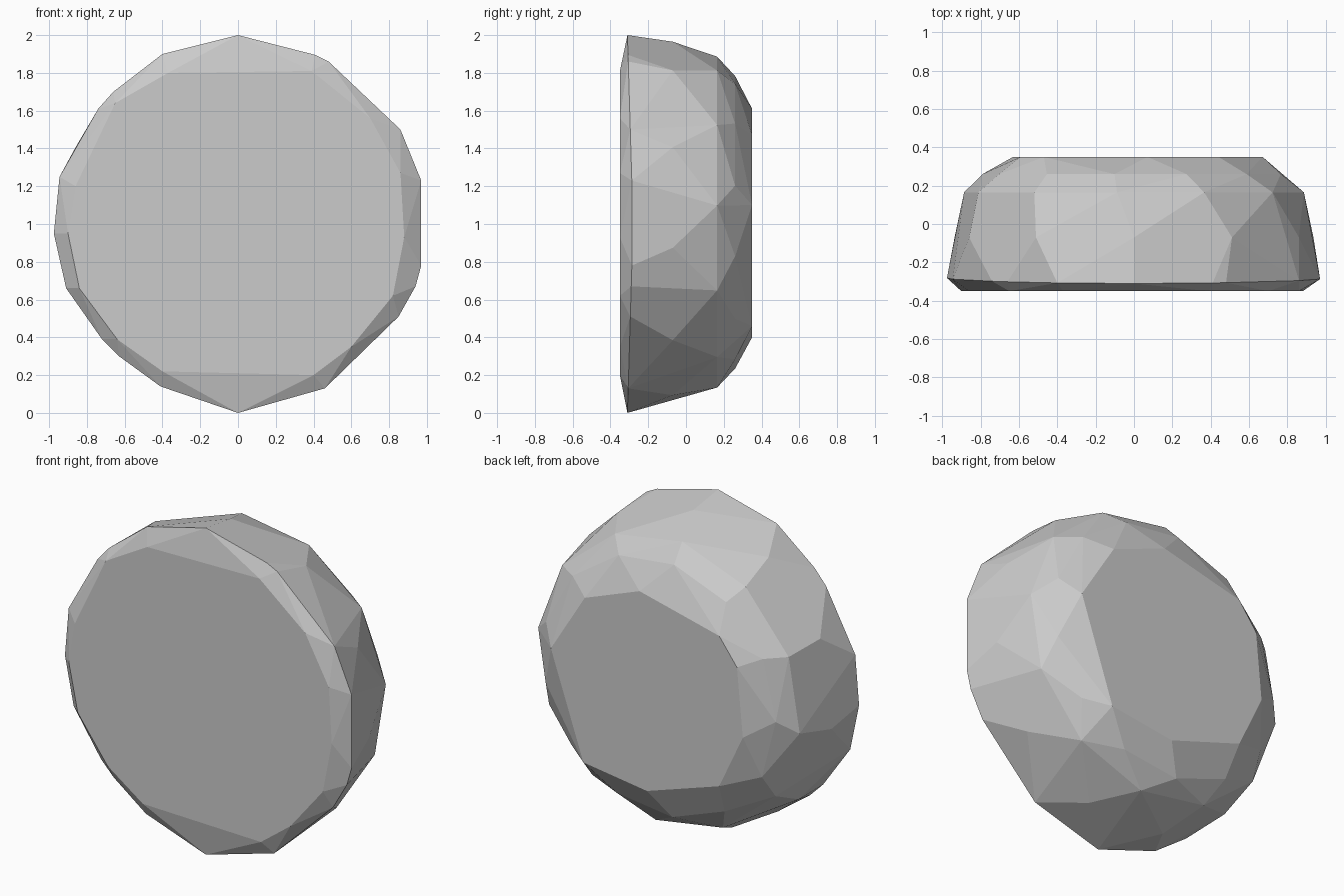
import bpy, bmesh, math

if "Cube" in bpy.data.objects:
    bpy.data.objects.remove(bpy.data.objects["Cube"])

# Cross-sections of the stone as (x, z) outlines at successive depths
front_face = [(0.0, 1.83), (0.39, 1.81), (0.7, 1.56), (0.86, 1.27), (0.88, 0.93), (0.82, 0.62),
              (0.6, 0.35), (0.4, 0.2), (-0.4, 0.22), (-0.64, 0.39), (-0.84, 0.66),
              (-0.9, 0.95), (-0.86, 1.2), (-0.65, 1.64), (-0.37, 1.8)]
rim = [(0.0, 2.0), (0.41, 1.895), (0.48, 1.86), (0.86, 1.5), (0.97, 1.23), (0.97, 0.78),
       (0.94, 0.67), (0.85, 0.51), (0.46, 0.13), (0.0, 0.0), (-0.41, 0.14), (-0.63, 0.3),
       (-0.72, 0.39), (-0.91, 0.66), (-0.975, 0.95), (-0.945, 1.25), (-0.74, 1.61),
       (-0.66, 1.7), (-0.4, 1.9)]
back_face = [(0.44, 1.47), (0.07, 1.61), (-0.47, 1.48), (-0.59, 1.32), (-0.63, 0.9),
             (-0.47, 0.56), (0.02, 0.4), (0.45, 0.46), (0.67, 1.1)]


def ring(n, rx, rz, y, turn):
    """Coarse ring that rounds the back shoulder."""
    return [(rx * math.cos(math.tau * i / n + turn), y,
             1.01 + rz * math.sin(math.tau * i / n + turn)) for i in range(n)]


points = [(x, -0.35, z) for x, z in front_face]
points += [(x, -0.28 - 0.03 * abs(z - 1), z) for x, z in rim]
points += ring(11, 0.945, 0.955, -0.07, math.pi / 2)
points += ring(12, 0.89, 0.88, 0.165, 0.1)
points += ring(13, 0.79, 0.78, 0.26, 0.25)
points += [(x, 0.35, z) for x, z in back_face]

# Faceted convex stone
bm = bmesh.new()
for p in points:
    bm.verts.new(p)
hull = bmesh.ops.convex_hull(bm, input=bm.verts[:])
unused = {e for e in hull["geom_interior"] + hull["geom_unused"] if isinstance(e, bmesh.types.BMVert)}
bmesh.ops.delete(bm, geom=list(unused), context='VERTS')
bmesh.ops.dissolve_limit(bm, angle_limit=math.radians(4), verts=bm.verts[:], edges=bm.edges[:])
bmesh.ops.recalc_face_normals(bm, faces=bm.faces[:])

mesh = bpy.data.meshes.new("round_stone")
bm.to_mesh(mesh)
bm.free()
stone = bpy.data.objects.new("round_stone", mesh)
bpy.context.collection.objects.link(stone)
